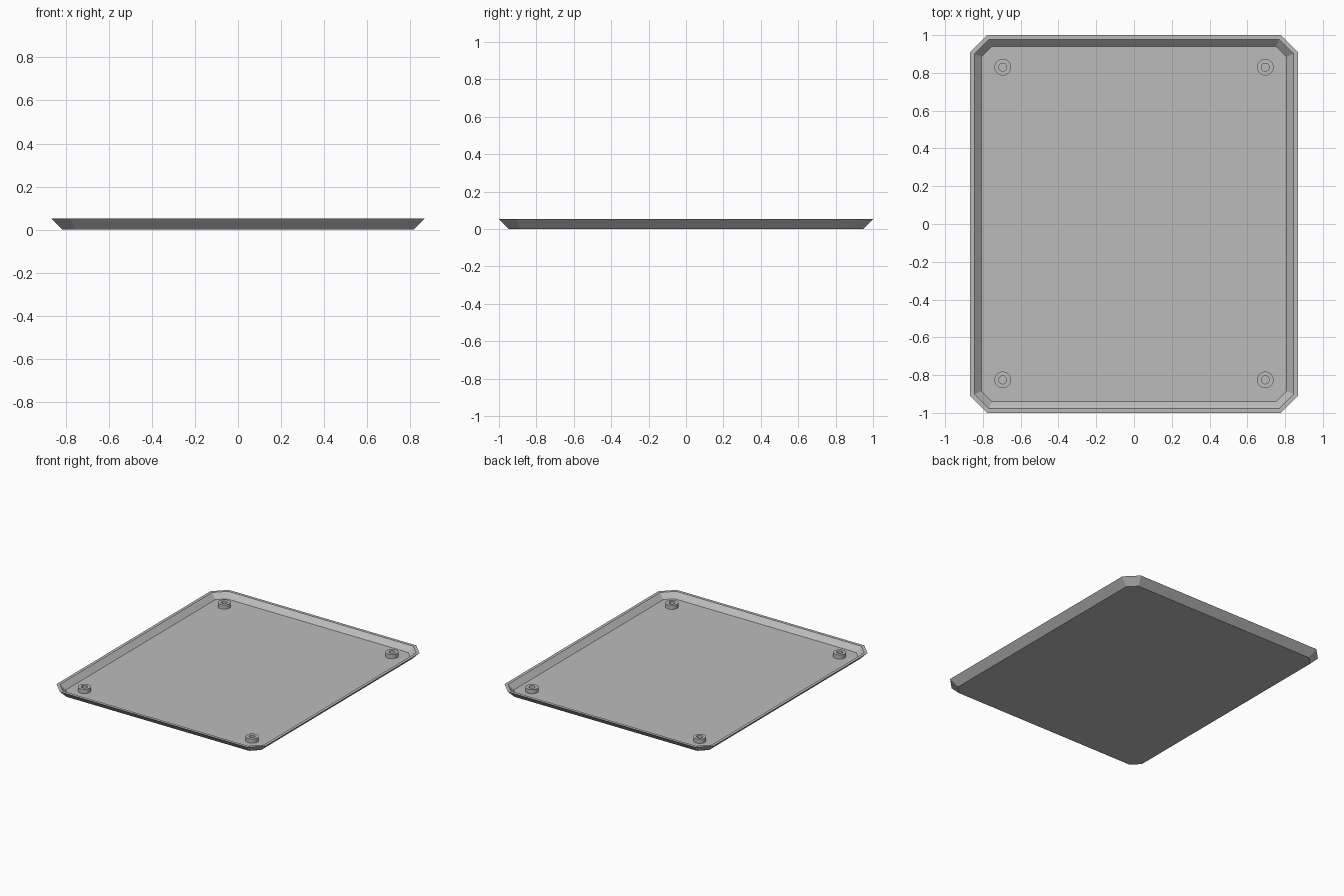
import bpy, bmesh, math
from mathutils import Matrix

default = bpy.data.objects.get("Cube")
if default:
    bpy.data.objects.remove(default, do_unlink=True)

HALF_X, HALF_Y, HEIGHT, FLOOR = 0.867, 1.0, 0.052, 0.015
CHAMFER = 0.09

grey = bpy.data.materials.new("plain grey")
grey.use_nodes = True
colour = (0.5, 0.5, 0.5, 1)
grey.diffuse_color = colour
grey.node_tree.nodes["Principled BSDF"].inputs["Base Color"].default_value = colour


def make_object(name, bm):
    bmesh.ops.recalc_face_normals(bm, faces=bm.faces[:])
    mesh = bpy.data.meshes.new(name)
    bm.to_mesh(mesh)
    bm.free()
    mesh.materials.append(grey)
    obj = bpy.data.objects.new(name, mesh)
    bpy.context.collection.objects.link(obj)
    return obj


def bridge(bm, lower, upper):
    n = len(lower)
    for i in range(n):
        j = (i + 1) % n
        bm.faces.new((lower[i], lower[j], upper[j], upper[i]))


def outline(bm, inset, z):
    """Chamfered rectangle, moved inwards evenly on every edge."""
    x, y = HALF_X - inset, HALF_Y - inset
    c = CHAMFER - inset * (2 - math.sqrt(2))
    pts = [(x - c, -y), (x, c - y), (x, y - c), (x - c, y),
           (c - x, y), (-x, y - c), (-x, c - y), (c - x, -y)]
    return [bm.verts.new((px, py, z)) for px, py in pts]


# Tray with sloping walls and a flat rim
bm = bmesh.new()
rings = [outline(bm, HEIGHT, 0), outline(bm, 0, HEIGHT),
         outline(bm, 0.022, HEIGHT), outline(bm, 0.06, FLOOR)]
for lower, upper in zip(rings, rings[1:]):
    bridge(bm, lower, upper)
bm.faces.new(rings[0])
bm.faces.new(rings[-1])
tray = make_object("tray", bm)

# Round cable notches through the two back corners
for side in (-1, 1):
    bm = bmesh.new()
    bmesh.ops.create_cone(bm, cap_ends=True, segments=48, radius1=0.055,
                          radius2=0.055, depth=0.3)
    place = Matrix.Translation((side * (HALF_X - CHAMFER / 2),
                                HALF_Y - CHAMFER / 2, HEIGHT + 0.021))
    turn = Matrix.Rotation(-side * math.pi / 4, 4, "Z") @ Matrix.Rotation(math.pi / 2, 4, "X")
    bm.transform(place @ turn)
    cutter = make_object("notch_cutter", bm)
    cutter.hide_render = True
    cut = tray.modifiers.new("notch", "BOOLEAN")
    cut.operation, cut.solver, cut.object = "DIFFERENCE", "EXACT", cutter
    bpy.context.view_layer.objects.active = tray
    bpy.ops.object.modifier_apply(modifier=cut.name)
    bpy.data.objects.remove(cutter, do_unlink=True)


# Hollow screw posts in the four corners
def screw_post(name, x, y):
    bm = bmesh.new()
    loops = []
    for radius, z in ((0.044, FLOOR), (0.044, 0.046), (0.021, 0.046), (0.021, FLOOR)):
        ring = bmesh.ops.create_circle(bm, segments=40, radius=radius,
                                       matrix=Matrix.Translation((0, 0, z)))
        loops.append(ring["verts"])
    for lower, upper in zip(loops, loops[1:]):
        bridge(bm, lower, upper)
    post = make_object(name, bm)
    post.location = (x, y, 0)
    return post


smooth = [tray]
for end, y in (("front", -0.825), ("back", 0.83)):
    for side, x in (("right", -0.695), ("left", 0.695)):
        smooth.append(screw_post(f"{end}_{side}_screw_post", x, y))

bpy.ops.object.select_all(action="DESELECT")
for obj in smooth:
    obj.select_set(True)
bpy.context.view_layer.objects.active = tray
bpy.ops.object.shade_smooth_by_angle(angle=math.radians(30))
